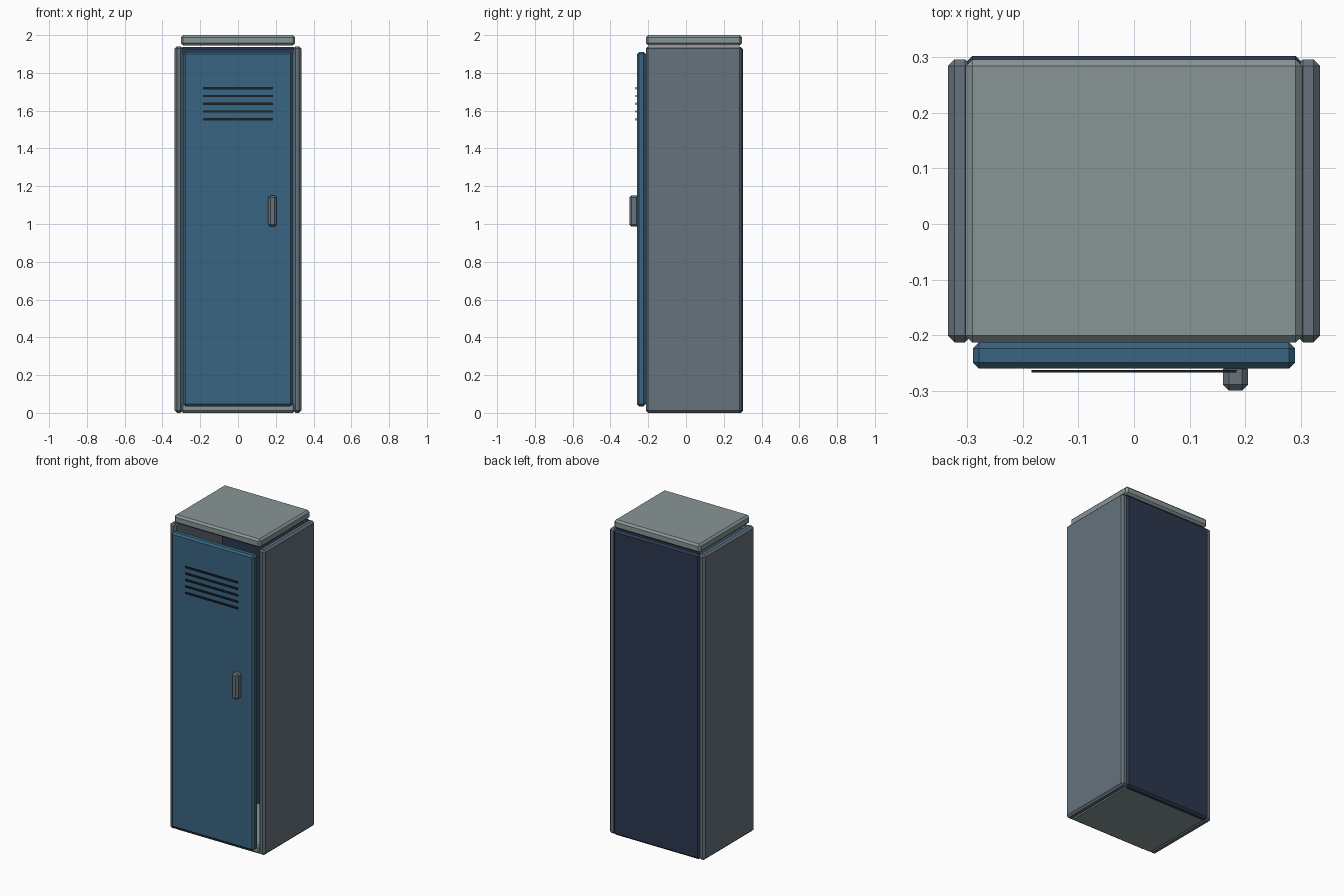
import bpy
import bmesh

if "Cube" in bpy.data.objects:
    bpy.data.objects.remove(bpy.data.objects["Cube"])


def material(name, rgb):
    m = bpy.data.materials.new(name)
    m.diffuse_color = (*rgb, 1)
    m.use_nodes = True
    m.node_tree.nodes["Principled BSDF"].inputs["Base Color"].default_value = m.diffuse_color
    return m


STEEL = material("slate_steel", (0.13, 0.17, 0.20))
PLATE = material("pale_steel", (0.25, 0.30, 0.30))
BLUE = material("door_blue", (0.04, 0.13, 0.22))
NAVY = material("back_navy", (0.025, 0.04, 0.08))
DARK = material("vent_dark", (0.01, 0.013, 0.017))


def box(name, xs, ys, zs, mat, chamfer=0.0):
    """Box from axis ranges, with single-segment chamfered edges."""
    bm = bmesh.new()
    bmesh.ops.create_cube(bm, size=1)
    for v in bm.verts:
        for i, (lo, hi) in enumerate((xs, ys, zs)):
            v.co[i] = hi if v.co[i] > 0 else lo
    if chamfer:
        bmesh.ops.bevel(bm, geom=bm.edges[:], offset=chamfer, segments=1,
                        affect='EDGES')
    mesh = bpy.data.meshes.new(name)
    bm.to_mesh(mesh)
    bm.free()
    mesh.materials.append(mat)
    obj = bpy.data.objects.new(name, mesh)
    bpy.context.collection.objects.link(obj)
    return obj


# Hollow cabinet: two sides, back, floor and lid
box("left_side", (-0.335, -0.292), (-0.213, 0.296), (0, 1.94), STEEL, 0.012)
box("right_side", (0.292, 0.335), (-0.213, 0.296), (0, 1.94), STEEL, 0.012)
box("back_panel", (-0.303, 0.303), (0.26, 0.302), (0, 1.938), NAVY, 0.012)
box("floor_panel", (-0.303, 0.303), (-0.213, 0.296), (0, 0.053), PLATE, 0.012)
box("lid", (-0.303, 0.303), (-0.213, 0.296), (1.945, 2.0), PLATE, 0.012)

# Door with handle and vent slots
box("door", (-0.29, 0.29), (-0.26, -0.213), (0.035, 1.91), BLUE, 0.011)
box("handle", (0.16, 0.205), (-0.30, -0.25), (0.987, 1.152), STEEL, 0.011)
for i in range(5):
    z = 1.555 + i * 0.041
    box(f"vent_slot_{i + 1}", (-0.184, 0.184), (-0.267, -0.263),
        (z - 0.006, z + 0.006), DARK)
